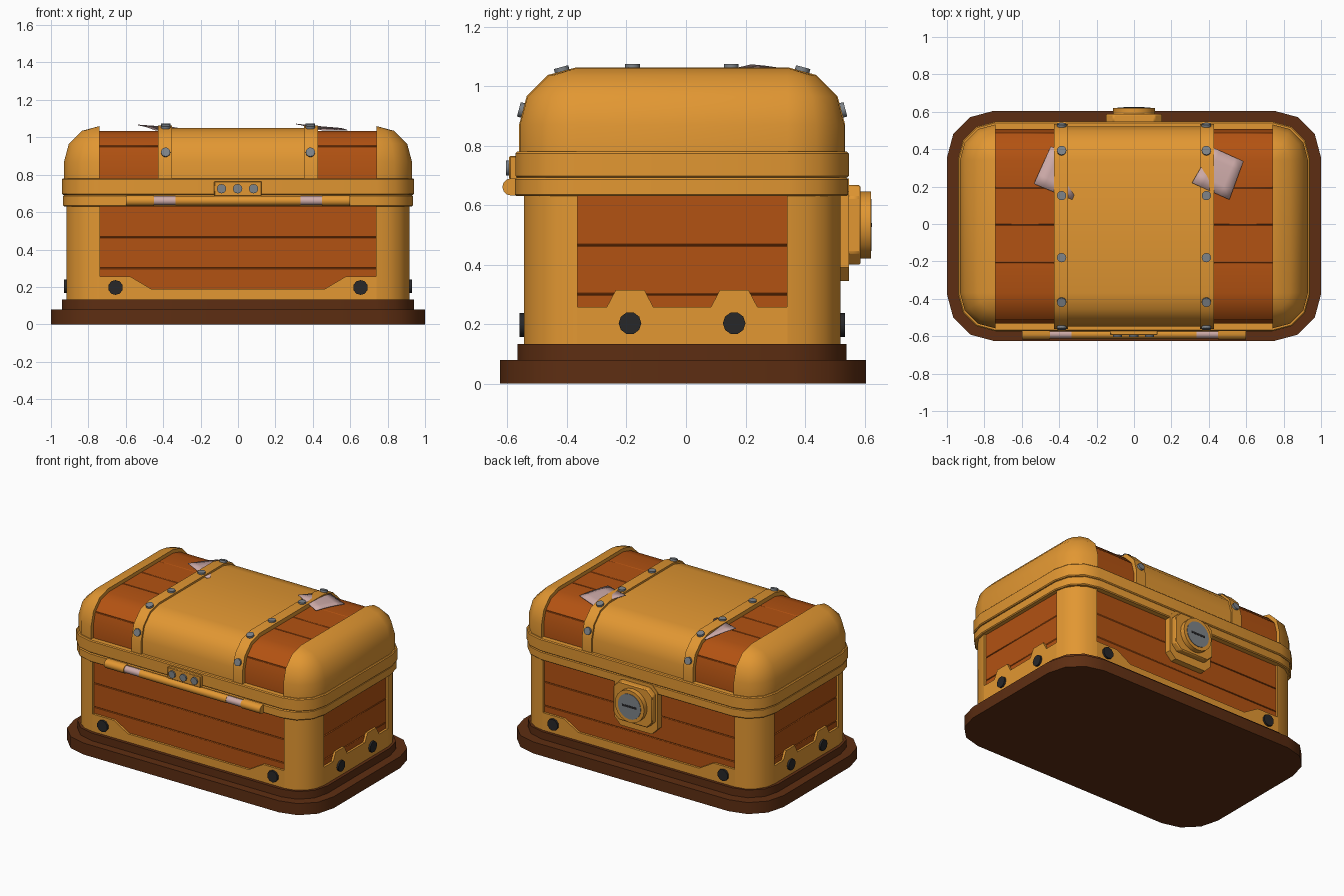
import bpy, bmesh, math
from mathutils import Vector

if "Cube" in bpy.data.objects:
    bpy.data.objects.remove(bpy.data.objects["Cube"])


def material(name, rgb):
    m = bpy.data.materials.new(name)
    m.diffuse_color = (*rgb, 1)
    m.use_nodes = True
    m.node_tree.nodes["Principled BSDF"].inputs["Base Color"].default_value = m.diffuse_color
    return m


GOLD = material("golden trim", (0.76, 0.31, 0.032))
WOOD = material("orange wood", (0.45, 0.085, 0.006))
DARK = material("dark brown base", (0.11, 0.027, 0.006))
BLACK = material("black bolt", (0.02, 0.02, 0.022))
GREY = material("grey metal", (0.21, 0.23, 0.25))
PINK = material("pale pink silver", (0.62, 0.41, 0.40))


def finish(bm, name, mat, bevel=0):
    bmesh.ops.recalc_face_normals(bm, faces=bm.faces)
    me = bpy.data.meshes.new(name)
    bm.to_mesh(me)
    bm.free()
    me.materials.append(mat)
    ob = bpy.data.objects.new(name, me)
    bpy.context.collection.objects.link(ob)
    bpy.ops.object.select_all(action='DESELECT')
    bpy.context.view_layer.objects.active = ob
    ob.select_set(True)
    bpy.ops.object.shade_smooth_by_angle(angle=math.radians(40))
    if bevel:
        mod = ob.modifiers.new("bevel", 'BEVEL')
        mod.width, mod.segments = bevel, 1
        mod.limit_method, mod.angle_limit = 'ANGLE', math.radians(40)
    return ob


def prism(name, poly, axis, a, b, mat, bevel=0):
    """Extrude a 2D outline along an axis from a to b."""
    put = {'x': lambda u, v, w: (w, u, v), 'y': lambda u, v, w: (u, w, v),
           'z': lambda u, v, w: (u, v, w)}[axis]
    bm = bmesh.new()
    lo = [bm.verts.new(put(u, v, a)) for u, v in poly]
    hi = [bm.verts.new(put(u, v, b)) for u, v in poly]
    bm.faces.new(lo)
    bm.faces.new(hi)
    n = len(poly)
    for i in range(n):
        j = (i + 1) % n
        bm.faces.new((lo[i], lo[j], hi[j], hi[i]))
    return finish(bm, name, mat, bevel)


def box(name, x0, x1, y0, y1, z0, z1, mat, bevel=0):
    return prism(name, [(x0, y0), (x1, y0), (x1, y1), (x0, y1)], 'z', z0, z1, mat, bevel)


def disc(name, loc, normal, r, depth, mat, sides=12):
    bm = bmesh.new()
    bmesh.ops.create_cone(bm, cap_ends=True, segments=sides, radius1=r, radius2=r, depth=depth)
    q = Vector((0, 0, 1)).rotation_difference(Vector(normal))
    bmesh.ops.rotate(bm, verts=bm.verts, matrix=q.to_matrix())
    bmesh.ops.translate(bm, verts=bm.verts, vec=loc)
    return finish(bm, name, mat)


def arc(cx, cy, r, a0, a1, n=3):
    return [(cx + r * math.cos(math.radians(a0 + (a1 - a0) * i / n)),
             cy + r * math.sin(math.radians(a0 + (a1 - a0) * i / n))) for i in range(n + 1)]


def rounded(x0, x1, y0, y1, r):
    return (arc(x0 + r, y0 + r, r, 180, 270) + arc(x1 - r, y0 + r, r, 270, 360)
            + arc(x1 - r, y1 - r, r, 0, 90) + arc(x0 + r, y1 - r, r, 90, 180))


def chamfered(w, z0, z1, c):
    return [(-w + c, z0), (w - c, z0), (w, z0 + c), (w, z1 - c),
            (w - c, z1), (-w + c, z1), (-w, z1 - c), (-w, z0 + c)]


# Base plinth and rim bands
prism("base_lower", rounded(-1, 1, -0.625, 0.605, 0.25), 'z', 0, 0.08, DARK)
prism("base_upper", rounded(-0.94, 0.94, -0.567, 0.54, 0.21), 'z', 0.08, 0.133, DARK)
prism("rim_lower", rounded(-0.935, 0.935, -0.575, 0.545, 0.2), 'z', 0.63, 0.692, GOLD, 0.006)
prism("rim_upper", rounded(-0.942, 0.942, -0.573, 0.547, 0.2), 'z', 0.692, 0.78, GOLD, 0.006)

# Body planks
for z0, z1 in ((0.13, 0.3), (0.3, 0.465), (0.465, 0.635)):
    box("body_plank_long", -0.745, 0.745, -0.53, 0.505, z0, z1, WOOD, 0.004)
    box("body_plank_short", -0.903, 0.903, -0.37, 0.345, z0, z1, WOOD, 0.004)

# Rounded corner posts
BX, YF, YB, R = 0.918, -0.545, 0.52, 0.181
for sx in (-1, 1):
    for cy, a in ((YF + R, -90), (YB - R, 90)):
        pts = arc(0, 0, R, a, 0, 4) + [(0, 0)]
        prism("corner_post", [(sx * (BX - R + u), cy + v) for u, v in pts], 'z', 0.13, 0.635, GOLD)

# Lower trim with bolts, front and back
half = [(0.74, 0.13), (0.74, 0.255), (0.575, 0.255), (0.465, 0.19)]
trim = half + [(-u, v) for u, v in reversed(half)]
for y0, y1, s in ((YF, -0.515, -1), (0.49, YB, 1)):
    prism("long_trim", trim, 'y', y0, y1, GOLD)
    for sx in (-1, 1):
        disc("trim_bolt", (sx * 0.655, (YF if s < 0 else YB) + s * 0.004, 0.197),
             (0, s, 0), 0.04, 0.02, BLACK, 10)

# Lower trim with raised tabs and bolts on both ends
tabs = [(-0.366, 0.13), (-0.366, 0.258)]
for c in (-0.188, 0.162):
    tabs += [(c - 0.078, 0.258), (c - 0.048, 0.315), (c + 0.048, 0.315), (c + 0.078, 0.258)]
tabs += [(0.341, 0.258), (0.341, 0.13)]
for s in (-1, 1):
    prism("end_trim", tabs, 'x', s * 0.88, s * BX, GOLD)
    for y in (-0.188, 0.162):
        disc("trim_bolt", (s * (BX + 0.003), y, 0.203), (s, 0, 0), 0.038, 0.02, BLACK, 10)

# Lid: rounded end caps as stacked shrinking rings
LF, LB, LR, LZ, CX = -0.558, 0.532, 0.19, 0.87, 0.74
for s in (-1, 1):
    bm = bmesh.new()
    rings = [(LR, 0.775)] + [(LR * math.cos(t), LZ + LR * math.sin(t))
                             for t in (0, math.pi / 6, math.pi / 3, math.pi / 2)]
    for r, z in rings:
        for x, y in arc(CX, LF + LR, r, -90, 0) + arc(CX, LB - LR, r, 0, 90):
            bm.verts.new((s * x, y, z))
    bmesh.ops.remove_doubles(bm, verts=bm.verts, dist=0.0005)
    bmesh.ops.convex_hull(bm, input=bm.verts)
    bmesh.ops.dissolve_limit(bm, angle_limit=0.02, verts=bm.verts, edges=bm.edges)
    finish(bm, "lid_end_cap", GOLD)


def lid_profile(off):
    r = LR + off
    return ([(LF - off, 0.775)] + arc(LF + LR, LZ, r, 180, 90)
            + arc(LB - LR, LZ, r, 90, 0) + [(LB + off, 0.775)])


# Lid: golden middle and two straps
prism("lid_middle", lid_profile(-0.01), 'x', -0.37, 0.37, GOLD)
for s in (-1, 1):
    prism("lid_strap", lid_profile(0.003), 'x', s * 0.353, s * 0.427, GOLD)

# Lid: planks between straps and caps
p = lid_profile(-0.025)
top = p[4][1]
p = p[:5] + [(-0.21, top), (-0.005, top), (0.195, top)] + p[5:]
for i, j in ((0, 2), (2, 5), (5, 6), (6, 7), (7, 10), (10, 12)):
    outer = p[i:j + 1]
    inner = [(-0.013 + (y + 0.013) * 0.85, 0.775 + (z - 0.775) * 0.85) for y, z in reversed(outer)]
    if i == 0:
        inner.sort(key=lambda q: -q[1])
    for s in (-1, 1):
        prism("lid_plank", outer + inner, 'x', s * 0.415, s * 0.75, WOOD, 0.004)

# Strap rivets, following the lid curve
chord = (LR + 0.003) * math.cos(math.radians(15)) + 0.004
for s in (-1, 1):
    x = s * 0.387
    for y in (-0.18, 0.152):
        disc("strap_rivet", (x, y, LZ + LR + 0.005), (0, 0, 1), 0.025, 0.018, GREY)
    for deg in (15, 75):
        c, n = math.cos(math.radians(deg)), math.sin(math.radians(deg))
        disc("strap_rivet", (x, LF + LR - chord * c, LZ + chord * n), (0, -c, n), 0.025, 0.02, GREY)
        disc("strap_rivet", (x, LB - LR + chord * c, LZ + chord * n), (0, c, n), 0.025, 0.02, GREY)

# Front hinge: knuckles, rod and silver sleeves
for s in (-1, 1):
    prism("hinge_knuckle", arc(-0.588, 0.661, 0.029, 90, 270, 6) + [(-0.565, 0.632), (-0.565, 0.69)],
          'x', s * 0.45, s * 0.6, GOLD)
    disc("hinge_sleeve", (s * 0.395, -0.588, 0.661), (1, 0, 0), 0.024, 0.12, PINK)
disc("hinge_rod", (0, -0.588, 0.661), (1, 0, 0), 0.026, 0.67, GOLD)

# Front plate with three rivets
box("front_plate", -0.128, 0.126, -0.594, -0.565, 0.686, 0.765, GOLD, 0.004)
for x in (-0.088, -0.002, 0.083):
    disc("plate_rivet", (x, -0.596, 0.725), (0, -1, 0), 0.025, 0.018, GREY)

# Lock on the back
prism("lock_plate", chamfered(0.165, 0.345, 0.69, 0.045), 'y', 0.48, 0.548, GOLD)
prism("lock_block", chamfered(0.15, 0.4, 0.667, 0.04), 'y', 0.54, 0.587, GOLD, 0.006)
disc("lock_ring", (0, 0.6, 0.533), (0, 1, 0), 0.112, 0.042, GOLD, 20)
disc("lock_face", (0, 0.62, 0.533), (0, 1, 0), 0.088, 0.008, GREY, 20)
box("lock_slot", -0.055, 0.055, 0.62, 0.6255, 0.526, 0.54, BLACK)


# Loose curled scraps tucked under the straps
def scrap(name, a, b, c, d, curl, n=4):
    bm = bmesh.new()
    a, b, c, d = map(Vector, (a, b, c, d))
    grid = []
    for i in range(n + 1):
        for j in range(n + 1):
            u, v = i / n, j / n
            q = (a * (1 - u) + b * u) * (1 - v) + (d * (1 - u) + c * u) * v
            q.z += curl * 4 * u * (1 - u)
            grid.append(bm.verts.new(q))
    for i in range(n):
        for j in range(n):
            k = i * (n + 1) + j
            bm.faces.new((grid[k], grid[k + 1], grid[k + n + 2], grid[k + n + 1]))
    ob = finish(bm, name, PINK)
    ob.modifiers.new("thickness", 'SOLIDIFY').thickness = 0.004


scrap("left_scrap", (-0.445, 0.415, 1.042), (-0.535, 0.215, 1.068), (-0.33, 0.13, 1.053), (-0.25, 0.33, 1.02), 0.003)
scrap("right_scrap", (0.42, 0.41, 1.042), (0.31, 0.22, 1.073), (0.51, 0.13, 1.052), (0.585, 0.335, 1.04), 0.004)
